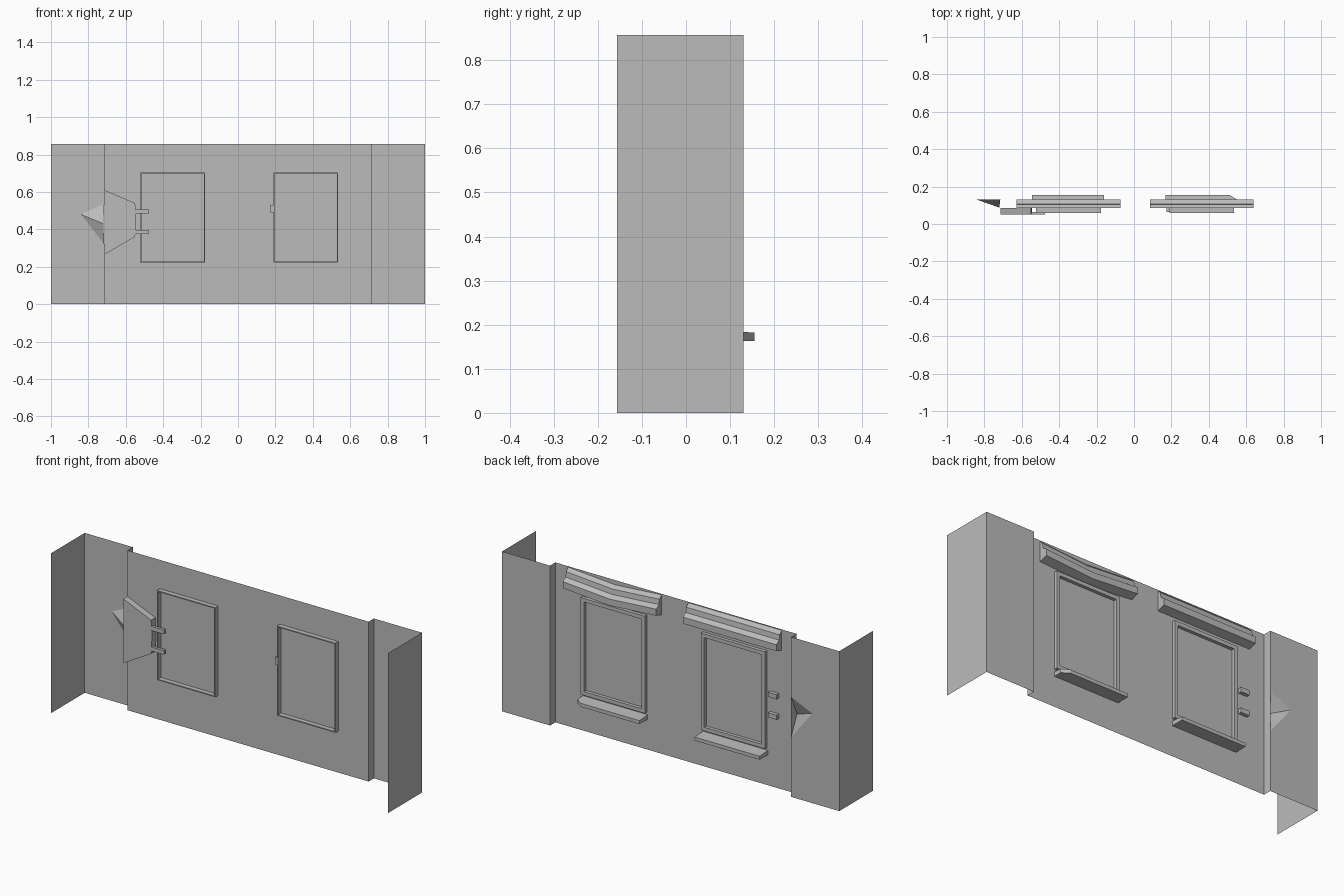
import bpy
import bmesh

cube = bpy.data.objects.get("Cube")
if cube:
    bpy.data.objects.remove(cube)

plaster = bpy.data.materials.new("plaster_grey")
plaster.use_nodes = True
GREY = (0.5, 0.5, 0.5, 1)
plaster.diffuse_color = GREY
plaster.node_tree.nodes["Principled BSDF"].inputs["Base Color"].default_value = GREY

H, STEP = 0.857, 0.715            # wall height, half width of the middle panel
FRONT, WALL, BACK = -0.157, 0.085, 0.13


def make(name, polys):
    """One flat-shaded object from a list of polygons."""
    bm = bmesh.new()
    for p in polys:
        bm.faces.new([bm.verts.new(v) for v in p])
    bmesh.ops.remove_doubles(bm, verts=bm.verts, dist=0.0001)
    mesh = bpy.data.meshes.new(name)
    bm.to_mesh(mesh)
    bm.free()
    mesh.materials.append(plaster)
    obj = bpy.data.objects.new(name, mesh)
    bpy.context.collection.objects.link(obj)
    return obj


def loft(name, rings, caps=True):
    """Skin closed cross-sections, with optional end caps."""
    n = len(rings[0])
    polys = [[a[i], a[(i + 1) % n], b[(i + 1) % n], b[i]]
             for a, b in zip(rings, rings[1:]) for i in range(n)]
    if caps:
        polys += [rings[0][::-1], rings[-1]]
    obj = make(name, polys)
    bm = bmesh.new()
    bm.from_mesh(obj.data)
    bmesh.ops.recalc_face_normals(bm, faces=bm.faces)
    bm.to_mesh(obj.data)
    bm.free()
    return obj


def prism(name, outline, y0, y1):
    """Extrude an (x, z) outline along y."""
    return loft(name, [[(x, y, z) for x, z in outline] for y in (y0, y1)])


def rect(x0, x1, z0, z1):
    return [(x0, z0), (x1, z0), (x1, z1), (x0, z1)]


def frame(name, x0, x1, z0, z1, w, y0, y1):
    """Rectangular ring of width w, measured inwards."""
    outer = rect(x0, x1, z0, z1)
    inner = rect(x0 + w, x1 - w, z0 + w, z1 - w)
    path = [(outer, y0), (outer, y1), (inner, y1), (inner, y0), (outer, y0)]
    return loft(name, [[(x, y, z) for x, z in o] for o, y in path], caps=False)


# Folded sheet wall, with a broken notch in the right pier
plan = [(-STEP, BACK), (-STEP, WALL), (STEP, WALL),
        (STEP, BACK), (1, BACK), (1, FRONT)]
wall = [[(*a, 0), (*b, 0), (*b, H), (*a, H)] for a, b in zip(plan, plan[1:])]
wall.append([(-1, FRONT, 0), (-1, BACK, 0), (-1, BACK, H), (-1, FRONT, H)])
tip, top, low = [(-0.84, BACK, 0.48), (-STEP, BACK, 0.535), (-STEP, BACK, 0.32)]
wall.append([(-1, BACK, 0), (-STEP, BACK, 0), low, tip, top,
             (-STEP, BACK, H), (-1, BACK, H)])
make("wall", wall)

# Dented shard in the notch
dent = (-STEP - 0.005, WALL + 0.003, 0.43)
make("dented_shard", [[tip, dent, top], [tip, low, dent]])

# Broken shutter and its hinges
prism("broken_shutter", [(-STEP, 0.265), (-0.55, 0.36), (-0.545, 0.46),
                         (-0.55, 0.54), (-STEP, 0.61)], 0.05, WALL)
for i, z in enumerate((0.375, 0.485)):
    prism(f"front_hinge_{i}", rect(-0.55, -0.475, z, z + 0.022), 0.05, 0.065)
    prism(f"back_hinge_{i}", rect(-0.61, -0.56, z, z + 0.025), WALL, 0.105)

# Windows with sills and stepped cornices
cornice = [(WALL, 0.852), (0.103, 0.835), (0.107, 0.808),
           (BACK, 0.792), (BACK, 0.757), (WALL, 0.745)]
for side, cx, sag, chip in (("right", -0.35, 0, 0), ("left", 0.3625, 0.02, 0.04)):
    frame(side + "_window_front_frame", cx - 0.173, cx + 0.173,
          0.223, 0.703, 0.006, 0.06, WALL)
    frame(side + "_window_back_frame", cx - 0.19, cx + 0.19,
          0.2, 0.72, 0.02, WALL, 0.103)
    sill = [(cx - 0.195, WALL), (cx + 0.19, WALL), (cx + 0.19, BACK),
            (cx + 0.19 - chip, 0.155), (cx - 0.195, 0.155)]
    drop = (0.187 - 0.182) / (0.155 - WALL)
    loft(side + "_sill", [
        [(x, y, 0.163) for x, y in sill],
        [(x, y, 0.187 - drop * (y - WALL)) for x, y in sill]])
    loft(side + "_cornice", [
        [(cx + dx, y, z - d) for y, z in cornice]
        for dx, d in ((-0.277, 0), (0, sag), (0.277, 0))])

# Small latch on the left window
prism("latch", rect(0.175, 0.19, 0.49, 0.53), 0.065, WALL)
